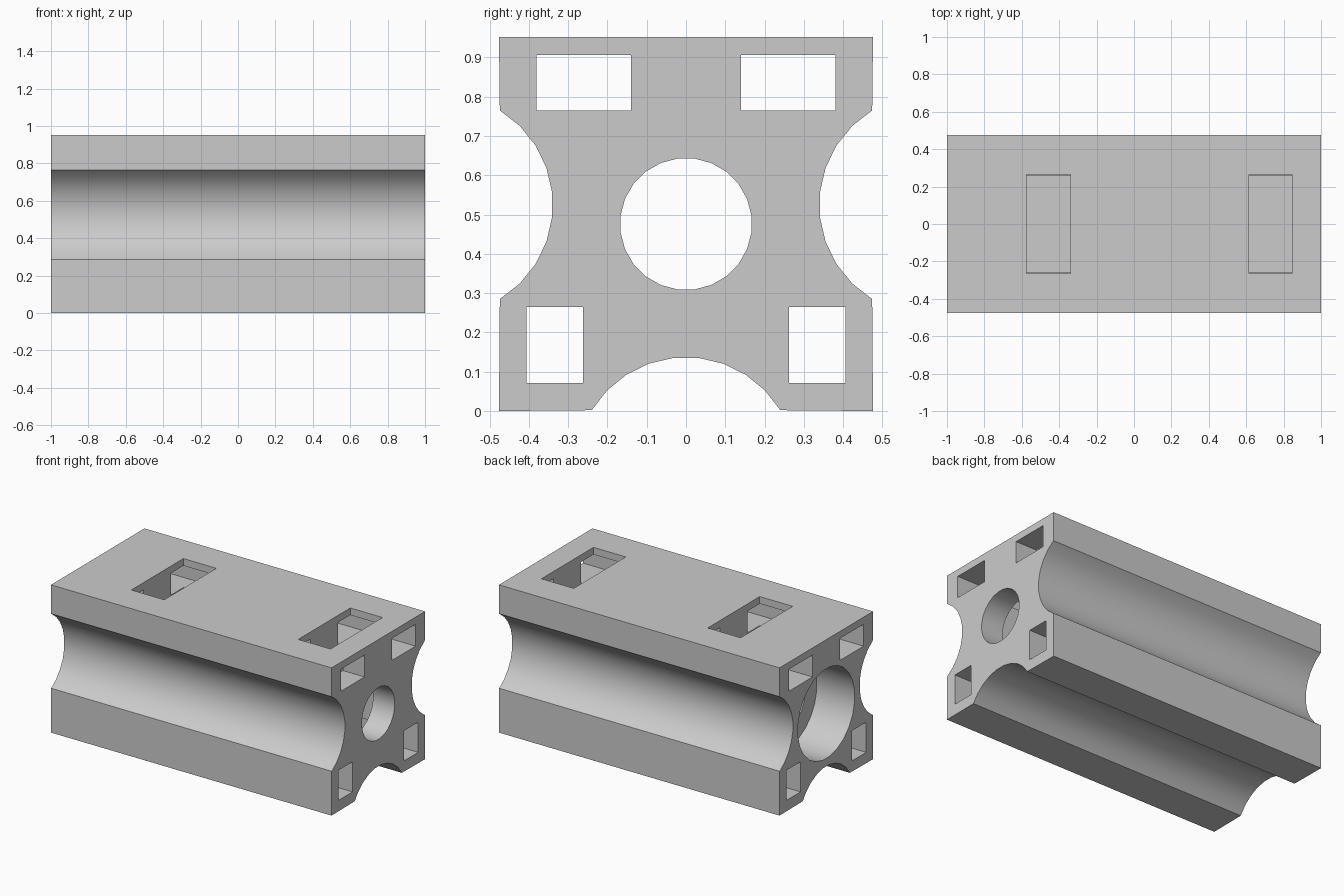
import bpy
import bmesh
from math import sin, cos, pi, asin, radians

if "Cube" in bpy.data.objects:
    bpy.data.objects.remove(bpy.data.objects["Cube"], do_unlink=True)

HALF = 0.476        # half of the square section
AXIS = 0.476        # height of the bore axis
GROOVE_R = 0.281
GROOVE_DEPTH = 0.137

grey = bpy.data.materials.new("light_grey")
grey.use_nodes = True
grey.diffuse_color = (0.6, 0.6, 0.6, 1)
grey.node_tree.nodes["Principled BSDF"].inputs["Base Color"].default_value = (0.6, 0.6, 0.6, 1)


def prism(name, outline, x0, x1):
    """Extrude a (y, z) outline along x."""
    bm = bmesh.new()
    face = bm.faces.new([bm.verts.new((x0, y, z)) for y, z in outline])
    top = bmesh.ops.extrude_face_region(bm, geom=[face])["geom"]
    bmesh.ops.translate(bm, vec=(x1 - x0, 0, 0),
                        verts=[v for v in top if isinstance(v, bmesh.types.BMVert)])
    bmesh.ops.recalc_face_normals(bm, faces=bm.faces[:])
    mesh = bpy.data.meshes.new(name)
    bm.to_mesh(mesh)
    bm.free()
    mesh.materials.append(grey)
    obj = bpy.data.objects.new(name, mesh)
    bpy.context.collection.objects.link(obj)
    return obj


def rect(y0, y1, z0, z1):
    return [(y0, z0), (y1, z0), (y1, z1), (y0, z1)]


def circle(r, n=24):
    return [(r * cos(2 * pi * (i + 0.5) / n), AXIS + r * sin(2 * pi * (i + 0.5) / n))
            for i in range(n)]


def groove(segments=9):
    """Arc as (offset along the side, depth into it)."""
    half = asin(0.24 / GROOVE_R)
    angles = [half * (2 * i / segments - 1) for i in range(segments + 1)]
    return [(GROOVE_R * sin(a), max(0, GROOVE_DEPTH - GROOVE_R * (1 - cos(a)))) for a in angles]


# Block section with grooves in the underside and both sides
under = [(s, d) for s, d in groove()]
side = [(HALF - d, 0.525 + s) for s, d in groove()]
outline = [(-HALF, 0)] + under + [(HALF, 0)] + side + [(HALF, 2 * HALF), (-HALF, 2 * HALF)]
outline += [(-y, z) for y, z in reversed(side)]
body = prism("grooved_block", outline, -1, 1)

# Rod bore, wide counterbore at one end, and two nut slots open at the top
cutters = [prism("rod_bore_cutter", circle(0.168), -1.1, 1.1),
           prism("counterbore_cutter", circle(0.29), -1.1, -0.73)]
for x0, x1 in ((-0.575, -0.34), (0.615, 0.845)):
    cutters.append(prism("nut_slot_cutter", rect(-0.265, 0.265, 0.21, 1.1), x0, x1))

# Lengthwise rectangular channels, mirrored left and right
for s in (-1, 1):
    cutters.append(prism("upper_channel_cutter",
                         rect(*sorted((s * 0.14, s * 0.38)), 0.765, 0.906), -1.1, 1.1))
    cutters.append(prism("lower_channel_cutter",
                         rect(*sorted((s * 0.262, s * 0.406)), 0.071, 0.265), -1.1, 1.1))

bpy.ops.object.select_all(action='DESELECT')
body.select_set(True)
bpy.context.view_layer.objects.active = body
for cutter in cutters:
    cutter.hide_render = True
    mod = body.modifiers.new("cut", 'BOOLEAN')
    mod.operation = 'DIFFERENCE'
    mod.solver = 'EXACT'
    mod.object = cutter
    bpy.ops.object.modifier_apply(modifier=mod.name)
    bpy.data.objects.remove(cutter, do_unlink=True)

bpy.ops.object.shade_smooth_by_angle(angle=radians(30))
